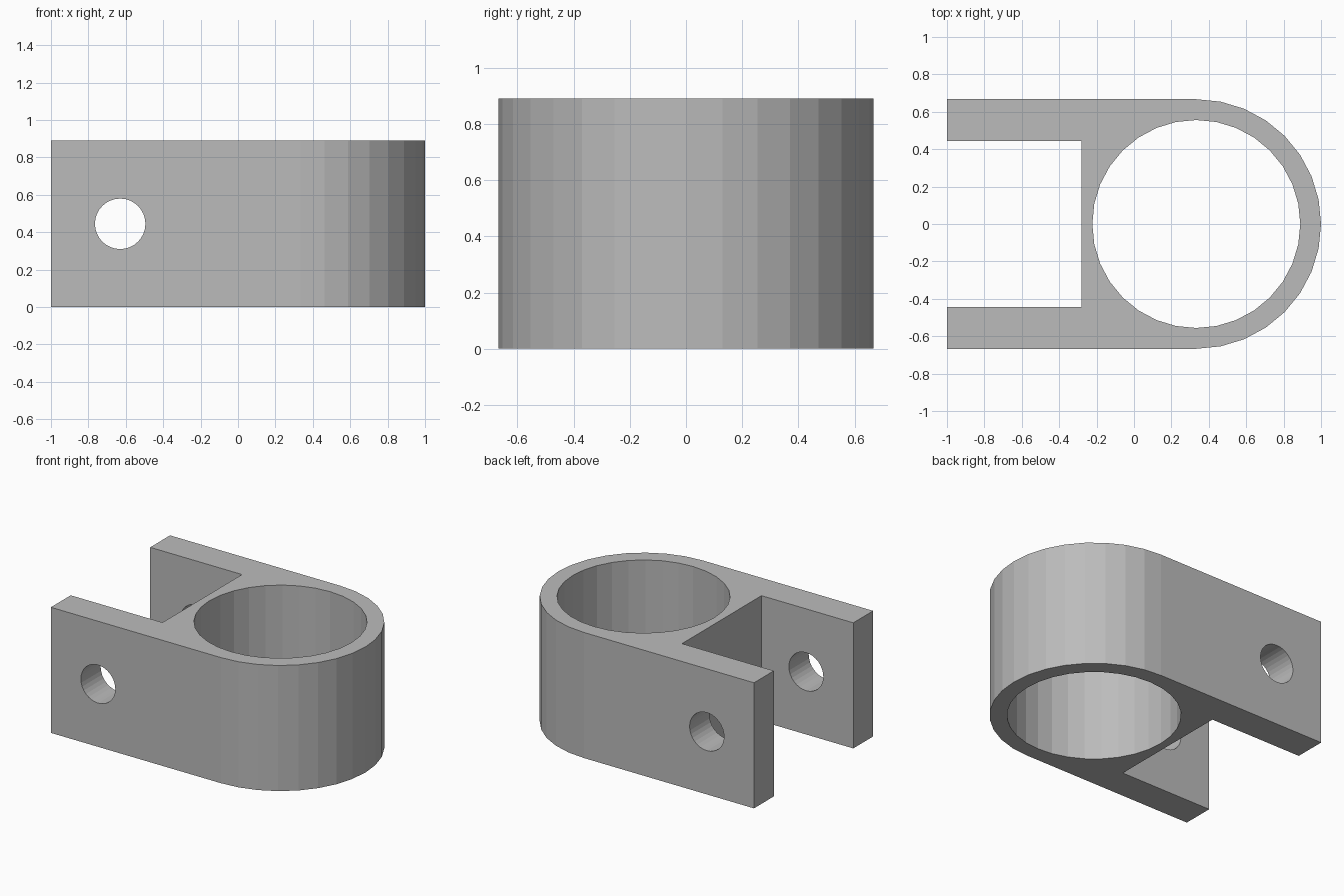
import bpy, bmesh, math
from mathutils import Matrix

cube = bpy.data.objects.get("Cube")
if cube:
    bpy.data.objects.remove(cube, do_unlink=True)

HEIGHT = 0.89
RADIUS = 0.667
BORE = 0.556
CENTRE = 0.333
SIDES = 32

grey = bpy.data.materials.new("plain grey")
grey.use_nodes = True
colour = (0.5, 0.5, 0.5, 1)
grey.diffuse_color = colour
grey.node_tree.nodes["Principled BSDF"].inputs["Base Color"].default_value = colour


def add_object(name, bm):
    bmesh.ops.recalc_face_normals(bm, faces=bm.faces)
    mesh = bpy.data.meshes.new(name)
    bm.to_mesh(mesh)
    bm.free()
    mesh.materials.append(grey)
    obj = bpy.data.objects.new(name, mesh)
    bpy.context.collection.objects.link(obj)
    return obj


def cylinder(name, radius, depth, matrix):
    bm = bmesh.new()
    bmesh.ops.create_cone(bm, cap_ends=True, segments=SIDES, radius1=radius,
                          radius2=radius, depth=depth, matrix=matrix)
    return add_object(name, bm)


# Clevis body: rounded nose, two flat arms and a square slot between them
outline = []
for i in range(SIDES // 2 + 1):
    a = -math.pi / 2 + i * 2 * math.pi / SIDES
    outline.append((CENTRE + RADIUS * math.cos(a), RADIUS * math.sin(a)))
slot_x, slot_y = -0.28, 0.445
outline += [(-1, RADIUS), (-1, slot_y), (slot_x, slot_y),
            (slot_x, -slot_y), (-1, -slot_y), (-1, -RADIUS)]
bm = bmesh.new()
base = bm.faces.new([bm.verts.new((x, y, 0)) for x, y in outline])
top = bmesh.ops.extrude_face_region(bm, geom=[base])["geom"]
bmesh.ops.translate(bm, vec=(0, 0, HEIGHT),
                    verts=[v for v in top if isinstance(v, bmesh.types.BMVert)])
body = add_object("clevis_body", bm)

# Vertical bore and the cross pin hole through both arms
bore = cylinder("bore_cutter", BORE, 2, Matrix.Translation((CENTRE, 0, HEIGHT / 2)))
pin = cylinder("pin_hole_cutter", 0.135, 2,
               Matrix.Translation((-0.63, 0, HEIGHT / 2)) @ Matrix.Rotation(math.pi / 2, 4, "X"))
for cutter in (bore, pin):
    cutter.hide_render = True
    cutter.hide_viewport = True
    cut = body.modifiers.new(cutter.name, "BOOLEAN")
    cut.operation = "DIFFERENCE"
    cut.solver = "EXACT"
    cut.object = cutter
